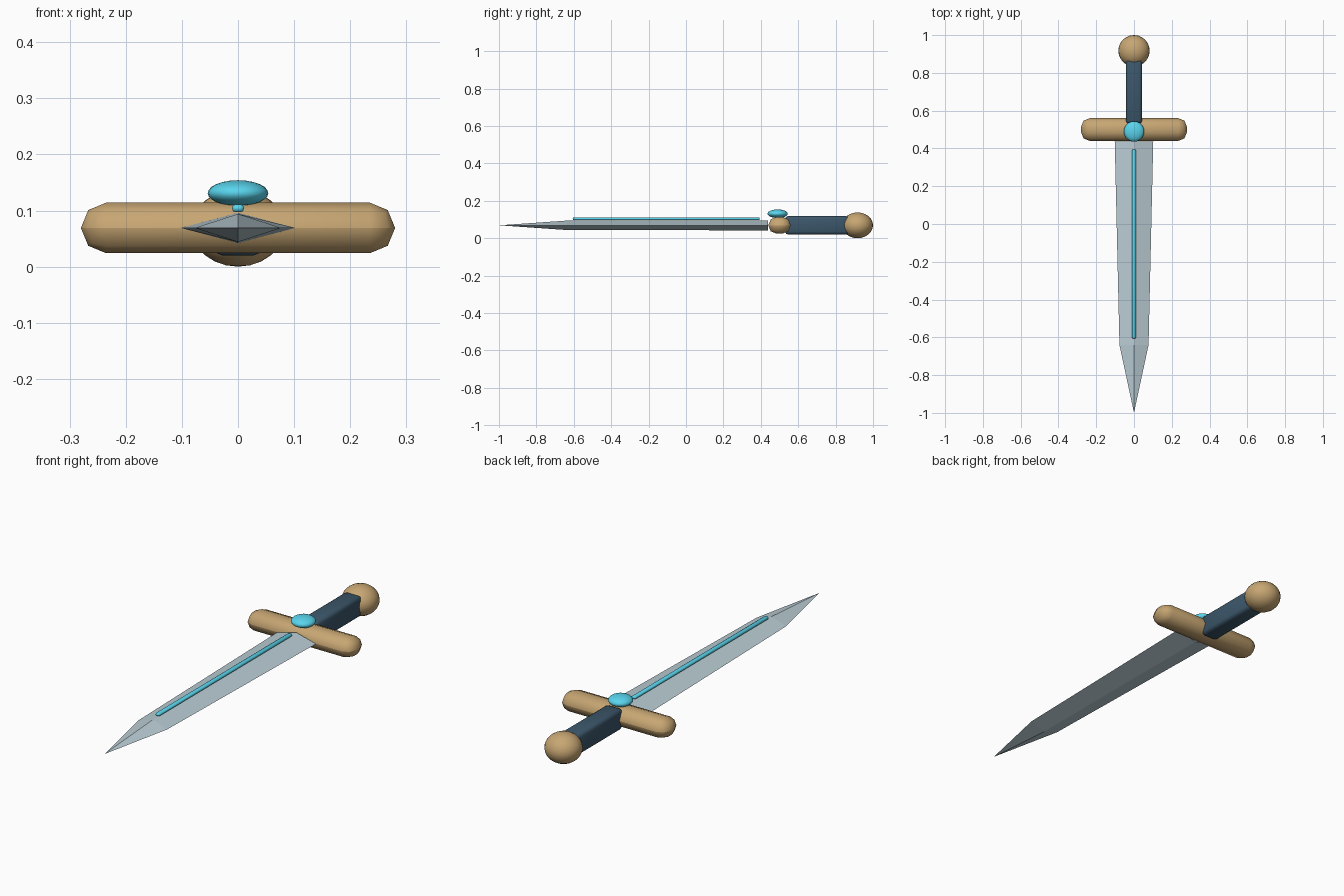
import bpy, bmesh, math

if "Cube" in bpy.data.objects:
    bpy.data.objects.remove(bpy.data.objects["Cube"])

ZC = 0.069  # height of the dagger's centre line


def material(name, rgb):
    m = bpy.data.materials.new(name)
    m.diffuse_color = (*rgb, 1)
    m.use_nodes = True
    m.node_tree.nodes["Principled BSDF"].inputs["Base Color"].default_value = m.diffuse_color
    return m


GOLD = material("tan_gold", (0.57, 0.38, 0.17))
WRAP = material("dark_wrap", (0.045, 0.095, 0.145))
STEEL = material("steel", (0.49, 0.61, 0.66))
CYAN = material("cyan", (0.10, 0.66, 0.84))


def smooth(ob, angle=40):
    bpy.ops.object.select_all(action='DESELECT')
    ob.select_set(True)
    bpy.context.view_layer.objects.active = ob
    bpy.ops.object.shade_smooth_by_angle(angle=math.radians(angle))


def finish(ob, name, mat):
    ob.name = ob.data.name = name
    ob.data.materials.append(mat)
    return ob


def rounded_box(name, size, loc, bevel, segments, mat):
    bpy.ops.mesh.primitive_cube_add(size=1, location=loc)
    ob = finish(bpy.context.object, name, mat)
    ob.scale = size
    bpy.ops.object.transform_apply(location=False, rotation=False, scale=True)
    mod = ob.modifiers.new("round", 'BEVEL')
    mod.width, mod.segments = bevel, segments
    bpy.ops.object.modifier_apply(modifier=mod.name)
    smooth(ob, 50)
    return ob


def ellipsoid(name, radii, loc, mat):
    bpy.ops.mesh.primitive_uv_sphere_add(segments=24, ring_count=12, radius=1, location=loc)
    ob = finish(bpy.context.object, name, mat)
    ob.scale = radii
    bpy.ops.object.transform_apply(location=False, rotation=False, scale=True)
    smooth(ob, 60)
    return ob


# Blade: diamond sections (y, half width, half thickness) closing to a point
bm = bmesh.new()
rings = []
for y, w, t in [(0.438, 0.102, 0.027), (-0.64, 0.077, 0.025)]:
    rings.append([bm.verts.new((x, y, ZC + z)) for x, z in [(w, 0), (0, t), (-w, 0), (0, -t)]])
tip = bm.verts.new((0, -1.0, ZC))
base, shoulder = rings
bm.faces.new(base)
for i in range(4):
    j = (i + 1) % 4
    bm.faces.new((base[i], base[j], shoulder[j], shoulder[i]))
    bm.faces.new((shoulder[i], shoulder[j], tip))
bmesh.ops.recalc_face_normals(bm, faces=bm.faces)
mesh = bpy.data.meshes.new("blade")
bm.to_mesh(mesh)
bm.free()
blade = bpy.data.objects.new("blade", mesh)
bpy.context.collection.objects.link(blade)
finish(blade, "blade", STEEL)

# Glowing strip along the blade's upper ridge
rounded_box("blade_strip", (0.021, 1.0, 0.014), (0, -0.106, 0.104), 0.006, 2, CYAN)

# Hilt
rounded_box("crossguard", (0.56, 0.12, 0.09), (0, 0.5, ZC), 0.0449, 2, GOLD)
rounded_box("grip", (0.086, 0.34, 0.099), (0, 0.70, ZC), 0.016, 2, WRAP)
ellipsoid("pommel", (0.083, 0.083, 0.069), (0, 0.917, ZC), GOLD)
ellipsoid("guard_gem", (0.054, 0.054, 0.023), (0, 0.49, 0.131), CYAN)
